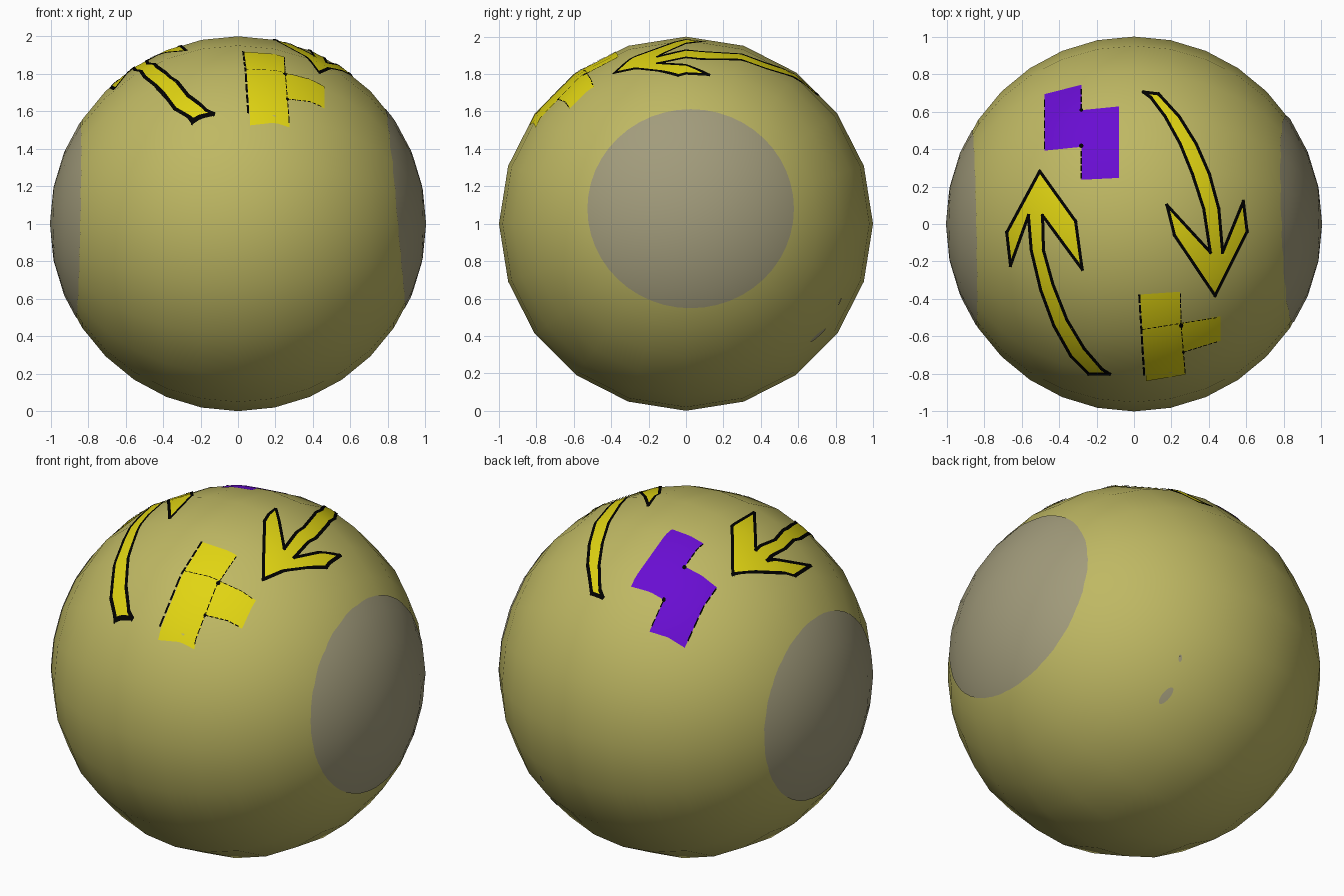
import bpy, bmesh, math
from mathutils import Vector, Matrix
from mathutils.bvhtree import BVHTree

cube = bpy.data.objects.get("Cube")
if cube:
    bpy.data.objects.remove(cube, do_unlink=True)


def material(name, colour):
    m = bpy.data.materials.new(name)
    m.use_nodes = True
    m.diffuse_color = (*colour, 1)
    m.node_tree.nodes["Principled BSDF"].inputs["Base Color"].default_value = (*colour, 1)
    return m


olive = material("olive", (0.52, 0.48, 0.125))
grey = material("warm grey", (0.36, 0.33, 0.2))
yellow = material("yellow", (0.75, 0.66, 0.006))
purple = material("purple", (0.14, 0.004, 0.64))
black = material("black", (0, 0, 0))

CENTRE = Vector((0, 0, 1))


def add_object(name, bm, mat):
    mesh = bpy.data.meshes.new(name)
    bm.to_mesh(mesh)
    bm.free()
    mesh.materials.append(mat)
    for face in mesh.polygons:
        face.use_smooth = True
    ob = bpy.data.objects.new(name, mesh)
    bpy.context.collection.objects.link(ob)
    return ob


# Ball, with its poles on the left and right sides
ball = bmesh.new()
bmesh.ops.create_uvsphere(ball, u_segments=20, v_segments=16, radius=1)
bmesh.ops.rotate(ball, verts=ball.verts, matrix=Matrix.Rotation(math.pi / 2, 3, 'Y'))
bmesh.ops.translate(ball, verts=ball.verts, vec=CENTRE)
surface = BVHTree.FromBMesh(ball)
add_object("ball", ball, olive)


def frame(normal, up):
    """Matrix that turns flat outlines to face along a direction."""
    n = Vector(normal).normalized()
    u = Vector(up).cross(n).normalized()
    return Matrix((u, n.cross(u), n)).transposed()


TOP = frame((0, 0, 1), (0, 1, 0))


def decal(name, outlines, mat, lift=0.004, facing=TOP, step=0.03):
    """Lay flat outlines onto the ball as a thin painted skin."""
    bm = bmesh.new()
    for points in outlines:
        bm.faces.new([bm.verts.new((x, y, 0)) for x, y in points])
    bmesh.ops.recalc_face_normals(bm, faces=bm.faces)
    for f in bm.faces:
        f.normal_update()
        if f.normal.z < 0:
            f.normal_flip()
    bmesh.ops.triangulate(bm, faces=bm.faces)
    # Slice into small cells so the skin follows the curve
    for axis in range(2):
        low = min(v.co[axis] for v in bm.verts)
        high = max(v.co[axis] for v in bm.verts)
        for i in range(1, int((high - low) / step) + 1):
            spot, normal = Vector(), Vector()
            spot[axis], normal[axis] = low + i * step, 1
            bmesh.ops.bisect_plane(bm, geom=bm.verts[:] + bm.edges[:] + bm.faces[:],
                                   plane_co=spot, plane_no=normal)
    toward = facing @ Vector((0, 0, 1))
    for v in bm.verts:
        hit = surface.ray_cast(CENTRE + facing @ v.co + toward * 3, -toward)[0]
        v.co = hit + (hit - CENTRE).normalized() * lift
    ob = add_object(name, bm, mat)
    ob.data.normals_split_custom_set_from_vertices(
        [(v.co - CENTRE).normalized() for v in ob.data.vertices])
    return ob


def line(a, b, width):
    """Outline of a straight stroke with slightly extended ends."""
    a, b = Vector(a), Vector(b)
    along = (b - a).normalized() * width / 2
    side = Vector((-along.y, along.x))
    return [a - along - side, b + along - side, b + along + side, a - along + side]


def dashes(a, b, count, width, fill=0.6):
    a, b = Vector(a), Vector(b)
    return [line(a.lerp(b, i / count), a.lerp(b, (i + fill) / count), width)
            for i in range(count)]


def dot(x, y, rx, ry=None, sides=48):
    ry = ry or rx
    turns = [math.tau * i / sides for i in range(sides)]
    return [(x + rx * math.cos(t), y + ry * math.sin(t)) for t in turns]


# Grey side patches and two stray spots underneath
decal("left_patch", [dot(.025, .08, .55, .53)], grey, facing=frame((1, 0, 0), (0, 0, 1)))
decal("right_patch", [dot(.02, .02, .52)], grey, facing=frame((-1, 0, 0), (0, 0, 1)))
decal("large_spot", [dot(0, 0, .022, .055)], grey, facing=frame((.37, .71, -.6), (-.4, .6, 1)))
decal("small_spot", [dot(0, 0, .01, .02)], grey, facing=frame((.37, .83, -.42), (0, 0, 1)))

# Outlined curved arrows on top
front_arrow = [
    (.05, .7), (.13, .69), (.24, .57), (.33, .425), (.4, .265), (.45, .08), (.47, -.15),
    (.58, .12), (.6, -.04), (.43, -.38), (.215, -.06), (.175, .1), (.405, -.15),
    (.37, .08), (.31, .265), (.245, .425), (.165, .57), (.09, .67)]
back_arrow = [
    (-.5, .28), (-.31, .015), (-.275, -.24), (-.485, .045), (-.48, -.14), (-.43, -.32),
    (-.355, -.51), (-.265, -.66), (-.17, -.77), (-.13, -.795), (-.24, -.795),
    (-.335, -.7), (-.425, -.54), (-.495, -.35), (-.545, -.14), (-.56, .045),
    (-.655, -.22), (-.675, -.045)]
for name, shape in (("left_arrow", front_arrow), ("right_arrow", back_arrow)):
    decal(name, [shape], yellow)
    border = [line(a, b, .016) for a, b in zip(shape, shape[1:] + shape[:1])]
    decal(name + "_border", border, black, lift=.006)

# Purple stepped block
decal("purple_block", [[
    (-.475, .69), (-.28, .74), (-.28, .605), (-.08, .625), (-.08, .245), (-.28, .235),
    (-.28, .41), (-.475, .39)]], purple)
decal("purple_block_marks",
      dashes((-.475, .4), (-.475, .68), 5, .007) + dashes((-.28, .245), (-.28, .4), 4, .007)
      + dashes((-.28, .61), (-.28, .73), 3, .006)
      + [dot(-.28, .605, .01, sides=8), dot(-.28, .415, .012, sides=8)],
      black, lift=.006)

# Yellow block with a side arm
decal("yellow_block", [[
    (.03, -.375), (.245, -.36), (.25, -.525), (.46, -.49), (.46, -.62), (.262, -.68),
    (.275, -.8), (.065, -.835)]], yellow)
decal("yellow_block_marks",
      dashes((.028, -.38), (.055, -.82), 8, .011) + dashes((.246, -.37), (.25, -.54), 6, .005)
      + dashes((.25, -.54), (.272, -.8), 8, .005) + dashes((.042, -.56), (.45, -.495), 14, .004)
      + dashes((.262, -.68), (.45, -.622), 7, .004)
      + [dot(.25, -.54, .012, sides=8), dot(.262, -.68, .008, sides=8)],
      black, lift=.006)
